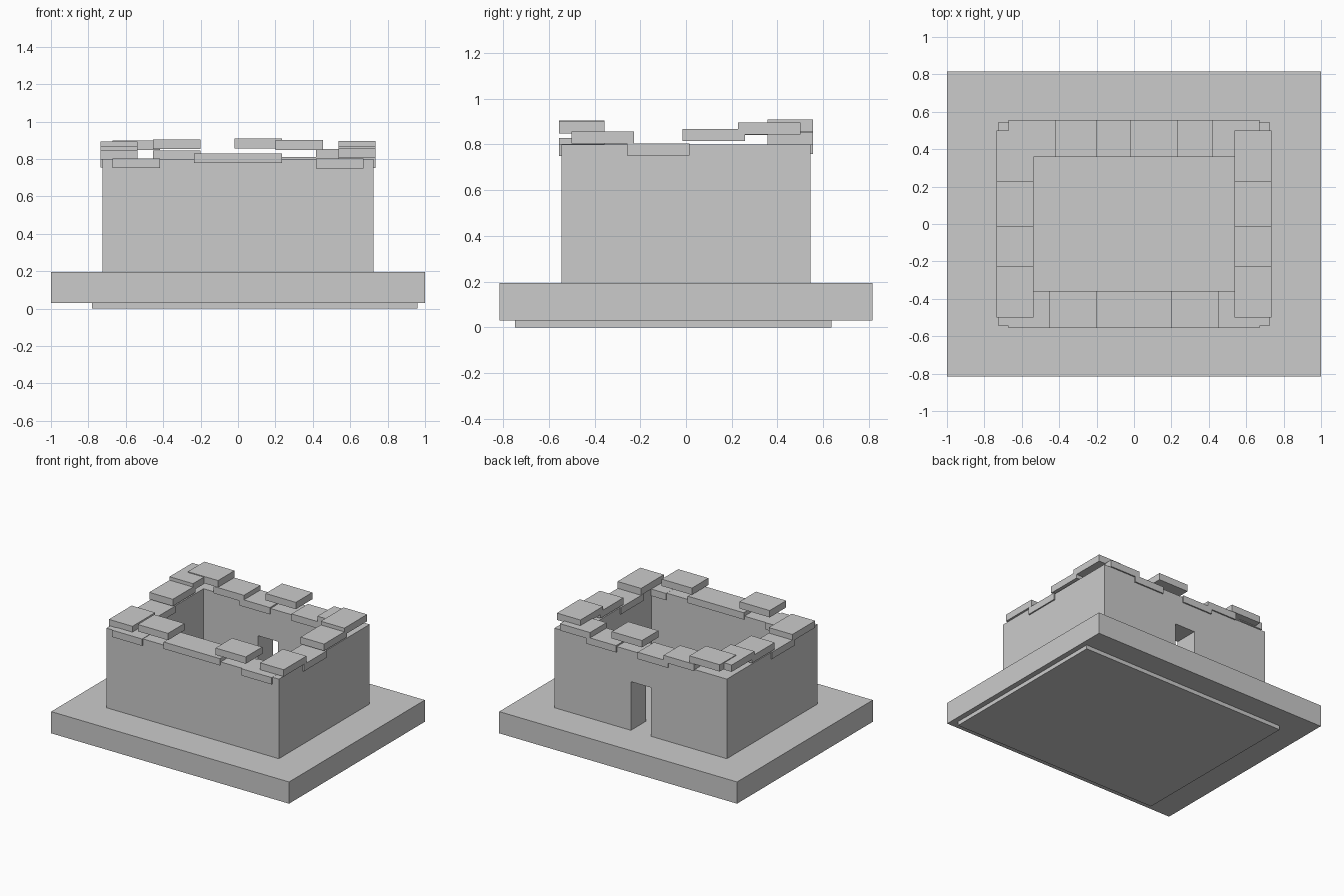
import bpy, bmesh
from mathutils import Matrix

if "Cube" in bpy.data.objects:
    bpy.data.objects.remove(bpy.data.objects["Cube"])


def box(name, x0, x1, y0, y1, z0, z1):
    bm = bmesh.new()
    m = Matrix.Translation(((x0 + x1) / 2, (y0 + y1) / 2, (z0 + z1) / 2)) @ \
        Matrix.Diagonal((x1 - x0, y1 - y0, z1 - z0, 1))
    bmesh.ops.create_cube(bm, size=1, matrix=m)
    me = bpy.data.meshes.new(name)
    bm.to_mesh(me)
    bm.free()
    ob = bpy.data.objects.new(name, me)
    bpy.context.scene.collection.objects.link(ob)
    return ob


def cut(ob, cutter):
    mod = ob.modifiers.new("cut", 'BOOLEAN')
    mod.operation = 'DIFFERENCE'
    mod.solver = 'EXACT'
    mod.object = cutter
    cutter.hide_render = True
    cutter.hide_viewport = True
    bpy.context.view_layer.objects.active = ob
    bpy.ops.object.modifier_apply(modifier=mod.name)
    bpy.data.objects.remove(cutter)


# Ground slab and plinth
box("footing", -0.78, 0.96, -0.747, 0.636, 0, 0.03)
box("plinth", -1, 1, -0.815, 0.815, 0.03, 0.195)

# Ruined walls, hollow, with a doorway in the back
walls = box("walls", -0.725, 0.725, -0.545, 0.545, 0.195, 0.80)
cut(walls, box("room_cutter", -0.545, 0.545, -0.365, 0.365, 0.1, 1.0))
cut(walls, box("door_cutter", -0.088, 0.082, 0.3, 0.7, 0.1, 0.565))

# Uneven capping stones: one per slot, given by top height
T = 0.052
front = [0.803, 0.904, 0.829, 0.829, 0.90, 0.801]
back = [0.899, 0.845, 0.81, 0.908, 0.811, 0.852]
side = {-1: [0.847, 0.805, 0.867, 0.893], 1: [0.857, 0.804, 0.867, 0.895]}

for label, s, tops in (("front", -1, front), ("back", 1, back)):
    for i, top in enumerate(tops):
        cx = -0.545 + i * 0.218
        y0, y1 = sorted((s * 0.357, s * 0.555))
        box(f"{label}_cap_stone_{i}", cx - 0.127, cx + 0.127, y0, y1, top - T, top)

for label, s in (("left", -1), ("right", 1)):
    for i, top in enumerate(side[s]):
        cy = -0.364 + i * 0.2427
        x0, x1 = sorted((s * 0.537, s * 0.735))
        box(f"{label}_cap_stone_{i}", x0, x1, cy - 0.137, cy + 0.137, top - T, top)
